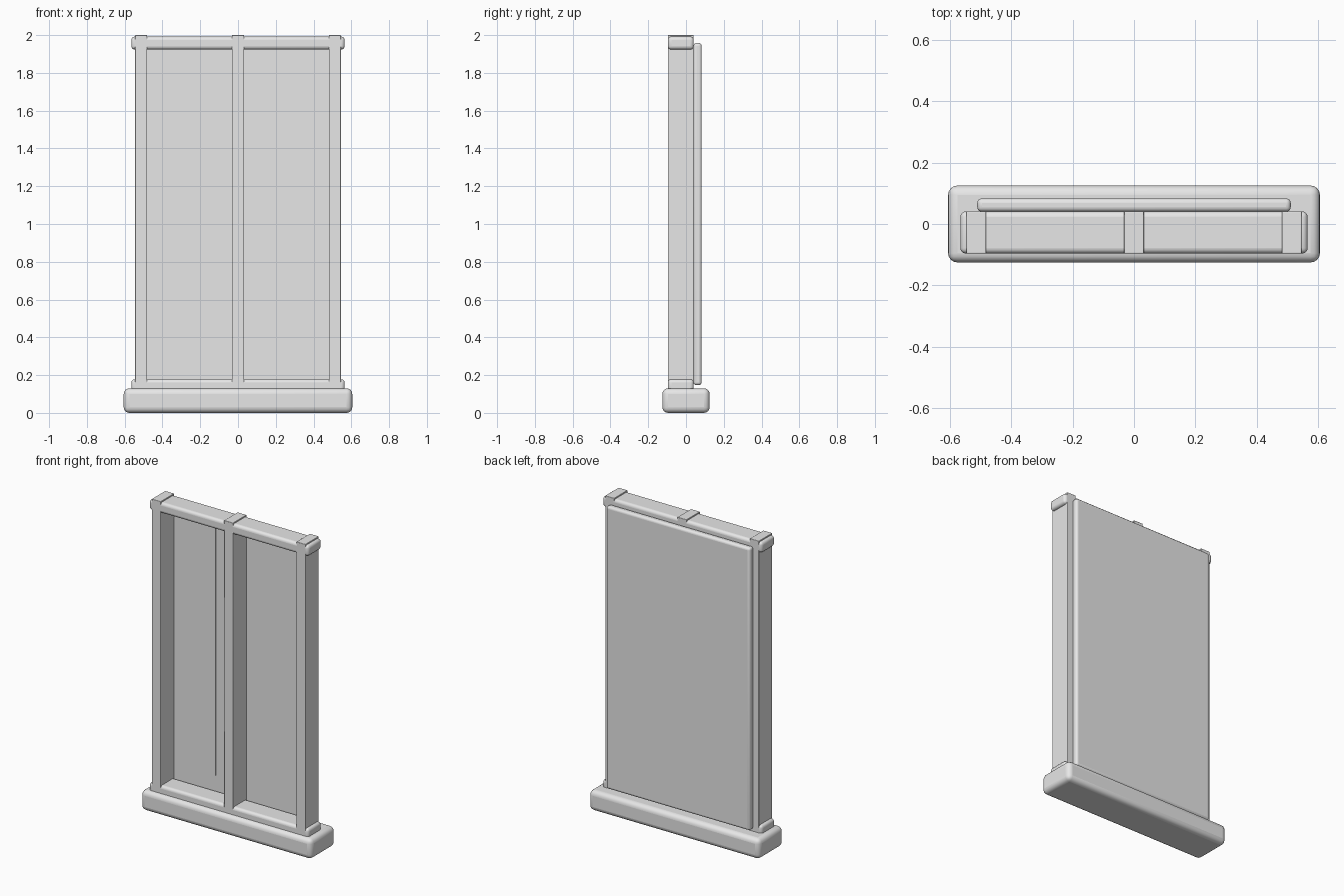
import bpy
import bmesh
from mathutils import Vector

cube = bpy.data.objects.get("Cube")
if cube:
    bpy.data.objects.remove(cube, do_unlink=True)

GREY = (0.8, 0.8, 0.8, 1)
grey = bpy.data.materials.new("plain grey")
grey.use_nodes = True
grey.diffuse_color = GREY
grey.node_tree.nodes["Principled BSDF"].inputs["Base Color"].default_value = GREY


def box(name, low, high, bevel=0.0):
    """Rounded box between two opposite corners."""
    low, high = Vector(low), Vector(high)
    mesh = bpy.data.meshes.new(name)
    bm = bmesh.new()
    bmesh.ops.create_cube(bm, size=1)
    bmesh.ops.scale(bm, vec=high - low, verts=bm.verts)
    bmesh.ops.translate(bm, vec=(low + high) / 2, verts=bm.verts)
    bm.to_mesh(mesh)
    bm.free()
    mesh.materials.append(grey)
    obj = bpy.data.objects.new(name, mesh)
    bpy.context.collection.objects.link(obj)
    if bevel:
        mod = obj.modifiers.new("rounded edges", "BEVEL")
        mod.width = bevel
        mod.segments = 4
        bpy.ops.object.select_all(action="DESELECT")
        obj.select_set(True)
        bpy.context.view_layer.objects.active = obj
        bpy.ops.object.shade_smooth_by_angle()
    return obj


FRONT, BACK = -0.096, 0.041

# Plinth
box("base", (-0.605, -0.125, 0), (0.605, 0.125, 0.13), 0.03)

# Horizontal frame rails
box("bottom_rail", (-0.565, FRONT, 0.11), (0.565, BACK, 0.178), 0.018)
box("top_rail", (-0.565, FRONT, 1.924), (0.565, BACK, 1.992), 0.018)

# Upright posts
for name, x in (("right_post", -0.513), ("middle_post", 0), ("left_post", 0.513)):
    box(name, (x - 0.032, FRONT, 0.12), (x + 0.032, BACK, 2.0), 0.003)

# Back panel with a thin strip on its front face
box("back_panel", (-0.51, 0.04, 0.147), (0.51, 0.083, 1.958), 0.015)
box("front_strip", (-0.332, 0.034, 0.273), (-0.184, 0.045, 1.907))
